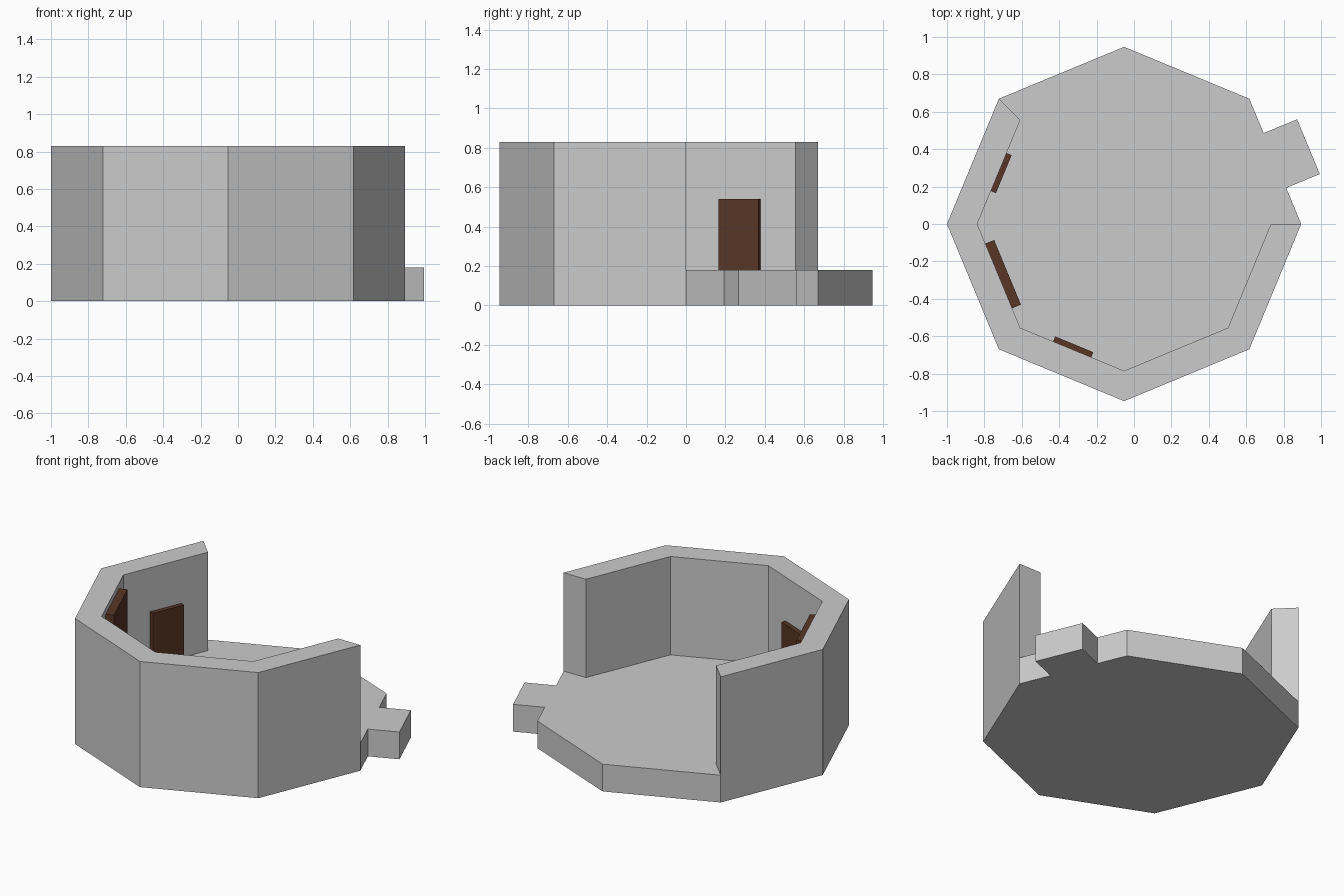
import bpy, bmesh, math
from mathutils import Vector

if "Cube" in bpy.data.objects:
    bpy.data.objects.remove(bpy.data.objects["Cube"])

CENTRE = Vector((-0.053, 0, 0))
OUTER, INNER = 0.947, 0.785
FLOOR, TOP = 0.18, 0.83


def material(name, rgb):
    m = bpy.data.materials.new(name)
    m.use_nodes = True
    m.diffuse_color = (*rgb, 1)
    m.node_tree.nodes["Principled BSDF"].inputs["Base Color"].default_value = (*rgb, 1)
    return m


def finish(bm, name, mat):
    bmesh.ops.recalc_face_normals(bm, faces=bm.faces)
    mesh = bpy.data.meshes.new(name)
    bm.to_mesh(mesh)
    bm.free()
    mesh.materials.append(mat)
    ob = bpy.data.objects.new(name, mesh)
    bpy.context.collection.objects.link(ob)
    return ob


def corner(i, radius):
    a = math.radians(45 * i)
    return CENTRE + radius * Vector((math.cos(a), math.sin(a), 0))


stone = material("grey stone", (0.6, 0.6, 0.6))
wood = material("dark brown wood", (0.1, 0.037, 0.019))

# Room shell: octagonal floor with a doorstep, walls on five sides
outer = [corner(i, OUTER) for i in range(8)]
inner = [corner(i, INNER) for i in range(3, 9)]
edge = outer[1] - outer[0]
out = 0.194 * Vector((math.cos(math.radians(22.5)), math.sin(math.radians(22.5)), 0))
p, q = outer[0] + 0.288 * edge, outer[0] + 0.725 * edge
outline = [outer[0], p, p + out, q + out, q] + outer[1:]

bm = bmesh.new()
up = Vector((0, 0, FLOOR))
low = [bm.verts.new(v) for v in outline]
high = [bm.verts.new(v + up) for v in outline]
inside = [bm.verts.new(v + up) for v in inner]
bm.faces.new(low[::-1])
for i in range(len(low)):
    j = (i + 1) % len(low)
    bm.faces.new((low[i], low[j], high[j], high[i]))
bm.faces.new(high[:8] + inside)
rim = high[7:] + high[:1]
ring = [bm.faces.new((rim[i], rim[i + 1], inside[i + 1], inside[i])) for i in range(5)]
raised = bmesh.ops.extrude_face_region(bm, geom=ring)["geom"]
bmesh.ops.translate(bm, vec=(0, 0, TOP - FLOOR),
                    verts=[g for g in raised if isinstance(g, bmesh.types.BMVert)])
for f in ring:
    if f.is_valid:
        bm.faces.remove(f)
bmesh.ops.recalc_face_normals(bm, faces=bm.faces)
bmesh.ops.dissolve_limit(bm, angle_limit=0.01, verts=bm.verts, edges=bm.edges)
finish(bm, "room_shell", stone)


# Wooden doors standing against the inner walls
def door(name, wall, along, scale):
    """Door on the wall after corner `wall`; `along` is its centre, 0 to 1."""
    w, d, h = 0.22 * scale, 0.031 * scale, 0.36 * scale
    angle = math.radians(45 * wall + 22.5)
    bm = bmesh.new()
    bmesh.ops.create_cube(bm, size=1)
    bmesh.ops.scale(bm, vec=(d, w, h), verts=bm.verts)
    ob = finish(bm, name, wood)
    normal = Vector((math.cos(angle), math.sin(angle), 0))
    foot = corner(wall, INNER).lerp(corner(wall + 1, INNER), along)
    ob.location = foot - normal * (d / 2 - 0.002) + Vector((0, 0, FLOOR + h / 2))
    ob.rotation_euler.z = angle


door("back_door", 3, 0.5, 1)
door("large_door", 4, 0.5, 1.7)
door("front_door", 5, 0.5, 1)
